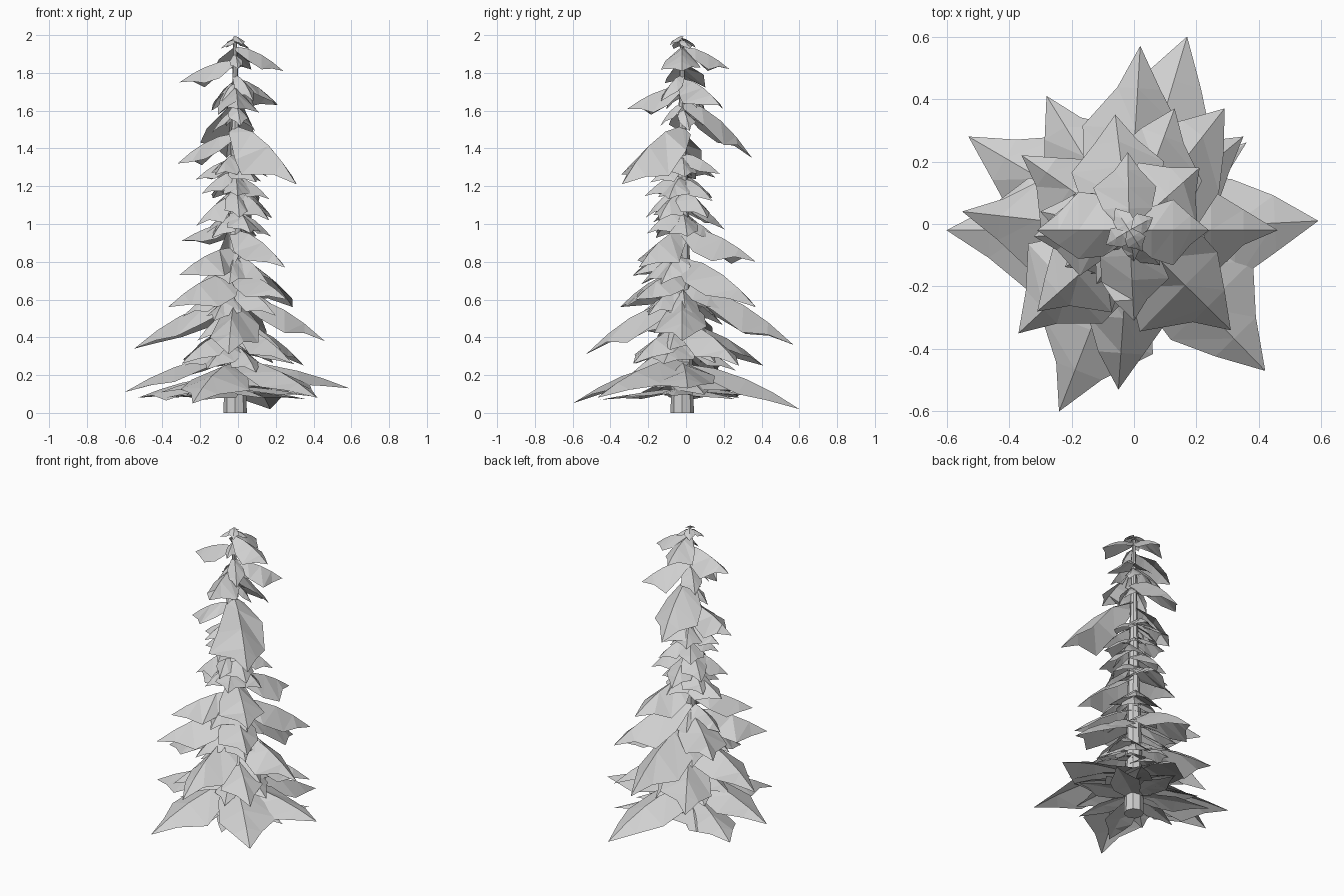
import bpy
import math
import random
from mathutils import Vector

random.seed(4)
default = bpy.data.objects.get("Cube")
if default:
    bpy.data.objects.remove(default)

# One plain colour for the whole tree
grey = bpy.data.materials.new("light_grey")
grey.use_nodes = True
COLOUR = (0.63, 0.63, 0.63, 1)
grey.diffuse_color = COLOUR
grey.node_tree.nodes["Principled BSDF"].inputs["Base Color"].default_value = COLOUR

AXIS = Vector((-0.015, -0.02, 0))
UP = Vector((0, 0, 1))


def make_object(name, verts, faces):
    mesh = bpy.data.meshes.new(name)
    mesh.from_pydata(verts, [], faces)
    mesh.materials.append(grey)
    obj = bpy.data.objects.new(name, mesh)
    bpy.context.collection.objects.link(obj)
    return obj


# Leaf outline: position along the branch, share of full half width
OUTLINE = [(0, 0.3), (0.28, 0.85), (0.55, 1), (0.77, 0.45)]


def add_branch(verts, faces, root_z, tip, width, fold):
    """Pointed, arching sheet folded along its ridge."""
    root = AXIS + UP * root_z
    reach = Vector(tip) - root
    drop = reach.z
    reach.z = 0
    length = reach.length
    side = Vector((-reach.y, reach.x, 0)) / length
    start = len(verts)
    for t, share in OUTLINE:
        ridge = root + reach * t + UP * drop * t ** 1.8
        half = width * length * share
        for sign in (-1, 0, 1):
            jitter = random.uniform(0.8, 1.2) if sign else 0
            sink = fold * half * abs(sign) * random.uniform(0.8, 1.2)
            verts.append(ridge + side * sign * half * jitter - UP * sink)
    verts.append(Vector(tip))
    last = len(OUTLINE) - 1
    for row in range(last):
        for col in (0, 1):
            a = start + row * 3 + col
            faces += [(a, a + 3, a + 4), (a, a + 4, a + 1)]
    a = start + last * 3
    faces += [(a, a + 3, a + 1), (a + 1, a + 3, a + 2)]


def tier(name, width, fold, branches):
    """Branches given as root height followed by the tip position."""
    verts, faces = [], []
    for root_z, *tip in branches:
        add_branch(verts, faces, root_z, tip, width, fold)
    return make_object(name, verts, faces)


def ring(name, root_z, count, radius, drop, phase, width=0.42, fold=0.75):
    """Whorl of smaller branches with uneven reach and height."""
    branches = []
    for i in range(count):
        angle = phase + math.tau * i / count + random.uniform(-0.15, 0.15)
        r = radius * random.uniform(0.85, 1.1)
        z = root_z + drop * random.uniform(-0.25, 0.25)
        branches.append((z, AXIS.x + r * math.cos(angle),
                         AXIS.y + r * math.sin(angle), z - drop))
    return tier(name, width, fold, branches)


# Tapered trunk
bpy.ops.mesh.primitive_cone_add(vertices=8, radius1=0.062, radius2=0.01,
                                depth=1.96, location=AXIS + UP * 0.98)
trunk = bpy.context.object
trunk.name = "trunk"
trunk.data.materials.append(grey)

# Long branches, from the ground up
tier("skirt_branches", 0.29, 0.45, [
    (0.27, 0.59, 0.01, 0.13), (0.31, -0.6, -0.02, 0.11),
    (0.2, -0.53, 0.28, 0.08), (0.26, 0.17, 0.6, 0.02),
    (0.27, -0.24, -0.6, 0.05), (0.29, 0.42, -0.47, 0.08)])
tier("low_branches", 0.27, 0.85, [
    (0.6, -0.55, 0.04, 0.34), (0.68, 0.02, 0.57, 0.36),
    (0.6, -0.05, -0.53, 0.31), (0.63, 0.46, -0.02, 0.38)])
tier("low_diagonal_branches", 0.3, 0.65, [
    (0.47, -0.28, 0.41, 0.25), (0.48, 0.35, 0.28, 0.25),
    (0.46, 0.29, -0.28, 0.26), (0.44, -0.3, -0.27, 0.26)])
tier("middle_diagonal_branches", 0.33, 0.75, [
    (0.75, -0.37, -0.35, 0.56), (0.82, 0.29, 0.37, 0.56),
    (0.74, -0.36, 0.22, 0.57), (0.75, 0.26, -0.27, 0.6)])
tier("middle_branches", 0.36, 0.8, [
    (0.99, 0.13, 0.37, 0.8), (0.88, -0.31, -0.28, 0.73),
    (0.97, 0.25, -0.25, 0.77), (1.01, -0.3, 0.04, 0.91)])
tier("high_branches", 0.4, 0.8, [
    (1.52, 0.31, -0.34, 1.21), (1.65, -0.06, 0.35, 1.35),
    (1.48, -0.32, -0.04, 1.32)])
tier("upper_branches", 0.4, 0.8, [
    (1.73, 0, -0.31, 1.61), (1.77, 0.21, 0.18, 1.63),
    (1.75, -0.14, 0.1, 1.6)])
tier("top_branches", 0.38, 0.8, [
    (1.87, -0.31, -0.02, 1.75), (1.94, 0.24, -0.02, 1.81),
    (1.94, -0.02, 0.23, 1.82), (1.9, 0, -0.12, 1.82)])

# Shorter whorls filling the gaps
ring("ground_whorl", 0.13, 7, 0.44, 0.05, 0.65, 0.2, 0.25)
ring("skirt_whorl", 0.2, 9, 0.38, 0.09, 0.3, 0.28, 0.4)
ring("low_whorl", 0.38, 7, 0.3, 0.14, 0.6, 0.33, 0.6)
ring("inner_whorl", 0.53, 5, 0.24, 0.16, 0.9)
ring("middle_whorl", 0.65, 6, 0.29, 0.16, 0.2, 0.33)
ring("shaded_whorl", 0.82, 5, 0.22, 0.16, 0.8)
ring("waist_whorl", 1.05, 5, 0.2, 0.13, 1.4)
ring("narrow_whorl", 1.17, 6, 0.22, 0.16, 0.5)
ring("broad_whorl", 1.26, 5, 0.21, 0.12, 1.0)
ring("upper_whorl", 1.35, 6, 0.2, 0.11, 0.1)
ring("hanging_whorl", 1.62, 4, 0.12, 0.12, 0.3)
ring("drooping_whorl", 1.76, 4, 0.14, 0.14, 0.8)
ring("crown_tuft", 1.985, 4, 0.09, 0.05, 0.5, 0.4, 0.4)
